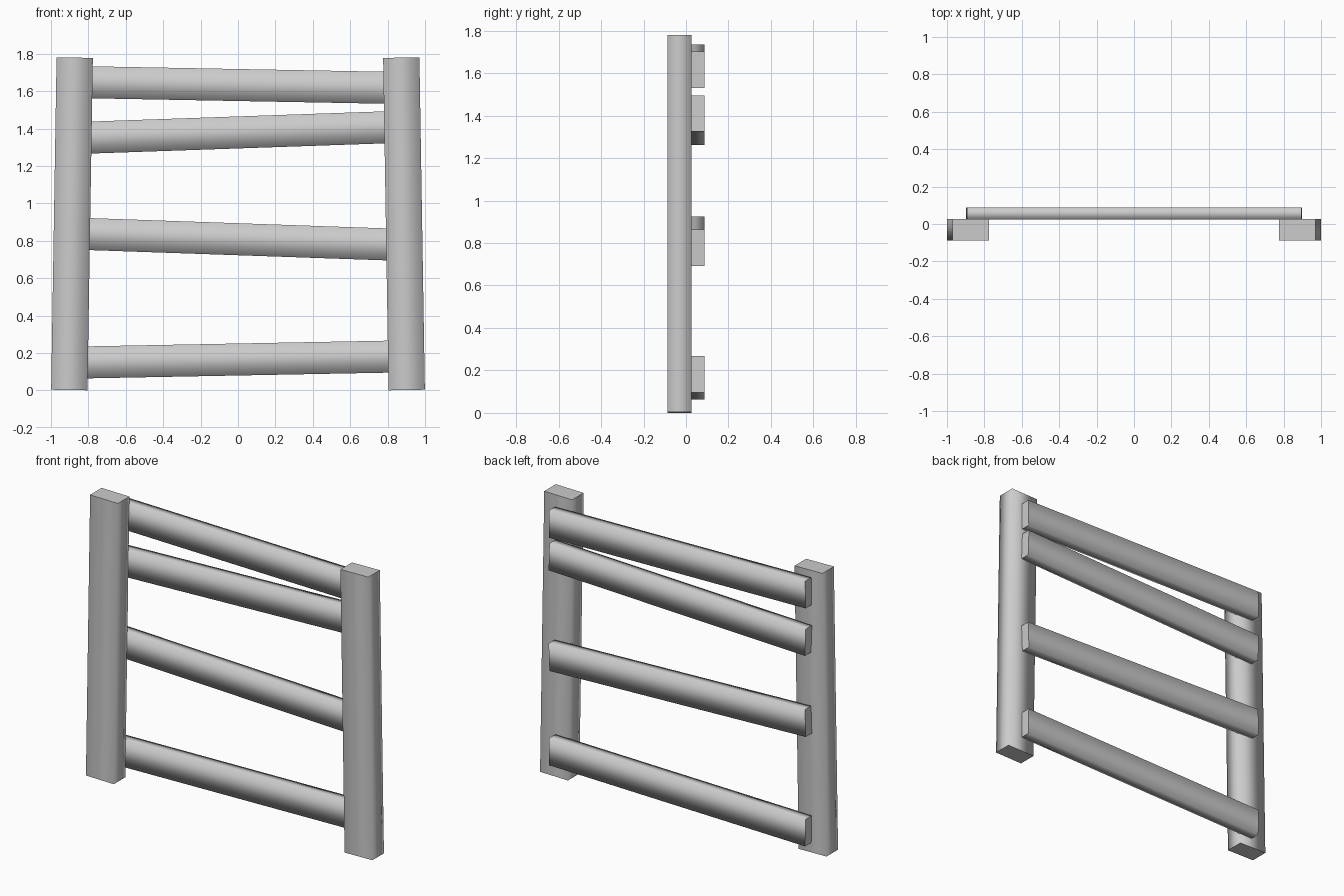
import bpy, bmesh, math
from mathutils import Matrix, Vector

if "Cube" in bpy.data.objects:
    bpy.data.objects.remove(bpy.data.objects["Cube"])


def beam(name, a, b, width, y0, y1):
    """Rectangular beam in the XZ plane from a to b; long sides smooth, ends flat."""
    a, b = Vector((a[0], 0, a[1])), Vector((b[0], 0, b[1]))
    d = b - a
    bm = bmesh.new()
    bmesh.ops.create_cube(bm, size=1)
    m = (Matrix.Translation((a + b) / 2 + Vector((0, (y0 + y1) / 2, 0)))
         @ Matrix.Rotation(-math.atan2(d.z, d.x), 4, 'Y')
         @ Matrix.Diagonal((d.length, y1 - y0, width, 1)))
    axis = d.normalized()
    bmesh.ops.transform(bm, matrix=m, verts=bm.verts)
    bm.normal_update()
    for f in bm.faces:
        cap = abs(f.normal.dot(axis)) > 0.9
        f.smooth = not cap
        if cap:
            for e in f.edges:
                e.smooth = False
    me = bpy.data.meshes.new(name)
    bm.to_mesh(me)
    bm.free()
    ob = bpy.data.objects.new(name, me)
    bpy.context.collection.objects.link(ob)
    return ob


# Two posts leaning slightly inward
for side, s in (("left", -1), ("right", 1)):
    beam(side + "_post", (s * 0.902, 0.002), (s * 0.873, 1.779), 0.194, -0.088, 0.027)

# Crooked rails on the back: centre heights at left and right ends
rails = [(0.148, 0.182), (0.839, 0.777), (1.348, 1.41), (1.649, 1.616)]
for i, (zl, zr) in enumerate(rails):
    beam(f"rail_{i + 1}", (-0.894, zl), (0.894, zr), 0.171, 0.023, 0.088)
